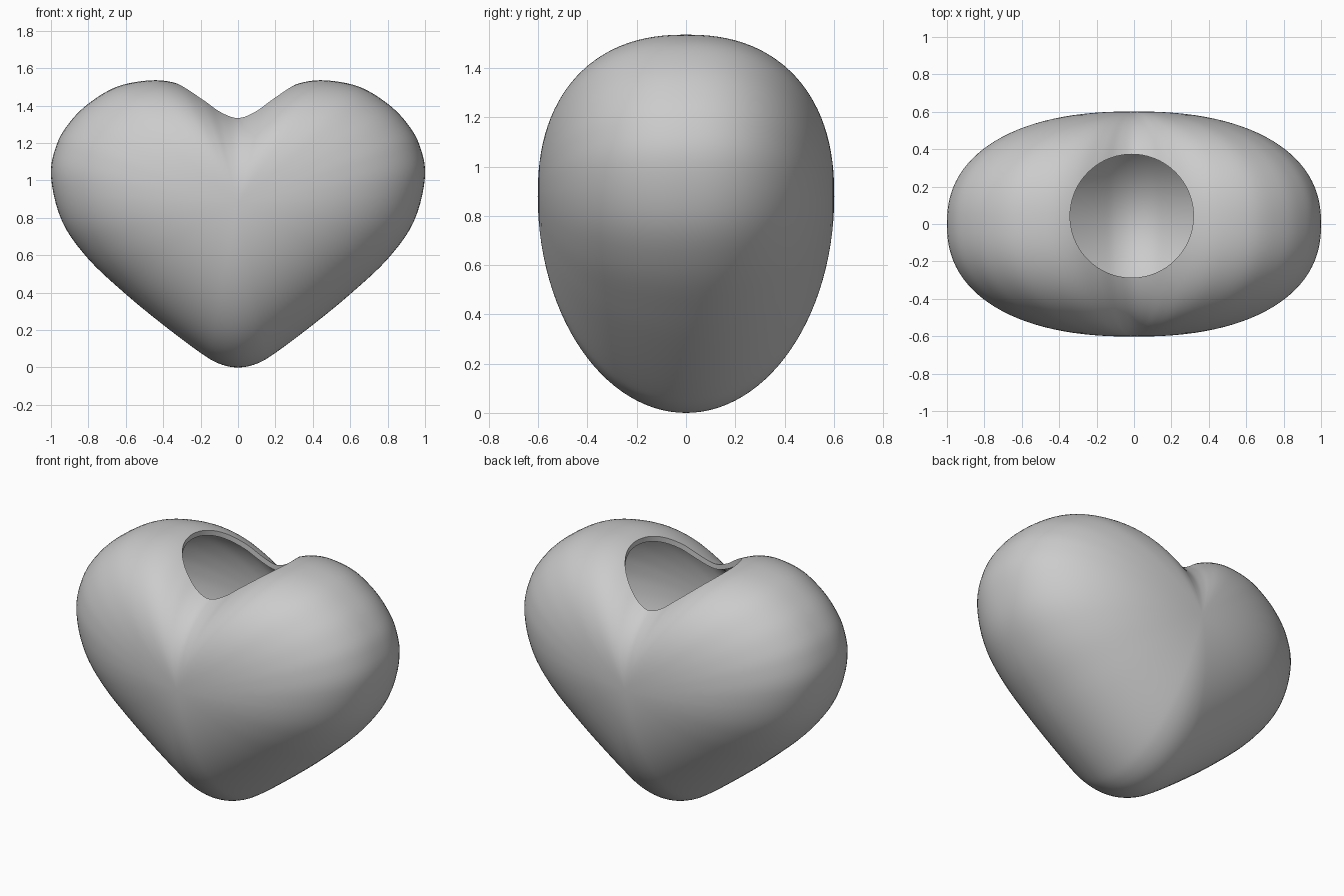
import bpy, bmesh, math
from mathutils import Vector

if "Cube" in bpy.data.objects:
    bpy.data.objects.remove(bpy.data.objects["Cube"])

# Right half of the heart outline (x, z), from bottom tip up to the cleft
HALF = [(0, 0), (.1, .02), (.2, .078), (.4, .228), (.6, .392), (.8, .58),
        (.94, .78), (1.0, 1.02), (.97, 1.19), (.9, 1.31), (.8, 1.41),
        (.65, 1.5), (.47, 1.535), (.33, 1.52), (.2, 1.463), (.1, 1.405), (0, 1.375)]
CENTRE = Vector((0, .88))
DEPTH = .602
STEPS, RINGS = 5, 56


def catmull(a, b, c, d, t):
    return .5 * (2 * b + (c - a) * t + (2 * a - 5 * b + 4 * c - d) * t * t
                 + (3 * b - a - 3 * c + d) * t ** 3)


# Smooth closed outline, mirrored in x
ctrl = [Vector(p) for p in HALF] + [Vector((-x, z)) for x, z in HALF[-2:0:-1]]
n = len(ctrl)
outline = [catmull(ctrl[i - 1], ctrl[i], ctrl[(i + 1) % n], ctrl[(i + 2) % n], k / STEPS)
           for i in range(n) for k in range(STEPS)]

# Inflate the outline into a rounded body, front pole to back pole
bm = bmesh.new()
rings = []
for r in range(1, RINGS):
    a = math.pi * r / RINGS
    ring = []
    for p in outline:
        e = 2 / (2 + .3 * min(1, max(0, p.y / .9)))
        q = CENTRE + (p - CENTRE) * math.sin(a) ** e
        y = -math.copysign(DEPTH * abs(math.cos(a)) ** e, math.cos(a))
        ring.append(bm.verts.new((q.x, y, q.y)))
    rings.append(ring)
front = bm.verts.new((0, -DEPTH, CENTRE.y))
back = bm.verts.new((0, DEPTH, CENTRE.y))
m = len(outline)
for i in range(m):
    j = (i + 1) % m
    bm.faces.new((front, rings[0][i], rings[0][j]))
    bm.faces.new((back, rings[-1][j], rings[-1][i]))
    for u, v in zip(rings, rings[1:]):
        bm.faces.new((u[i], v[i], v[j], u[j]))
bmesh.ops.recalc_face_normals(bm, faces=bm.faces)
mesh = bpy.data.meshes.new("heart_vase")
bm.to_mesh(mesh)
bm.free()
vase = bpy.data.objects.new("heart_vase", mesh)
bpy.context.collection.objects.link(vase)

# Thin hollow wall
wall = vase.modifiers.new("wall", 'SOLIDIFY')
wall.thickness = .03
wall.offset = -1

# Round opening cut straight down through the top
bpy.ops.mesh.primitive_cylinder_add(vertices=96, radius=.33, depth=1.2,
                                    location=(-.012, .043, 1.5))
cutter = bpy.context.object
cutter.name = "opening_cutter"
cutter.hide_render = True
cut = vase.modifiers.new("opening", 'BOOLEAN')
cut.operation = 'DIFFERENCE'
cut.solver = 'EXACT'
cut.object = cutter

# Apply, remove the cutter and shade smooth
bpy.ops.object.select_all(action='DESELECT')
vase.select_set(True)
bpy.context.view_layer.objects.active = vase
for name in ("wall", "opening"):
    bpy.ops.object.modifier_apply(modifier=name)
bpy.data.objects.remove(cutter)
bpy.ops.object.shade_smooth_by_angle(angle=math.radians(35))
